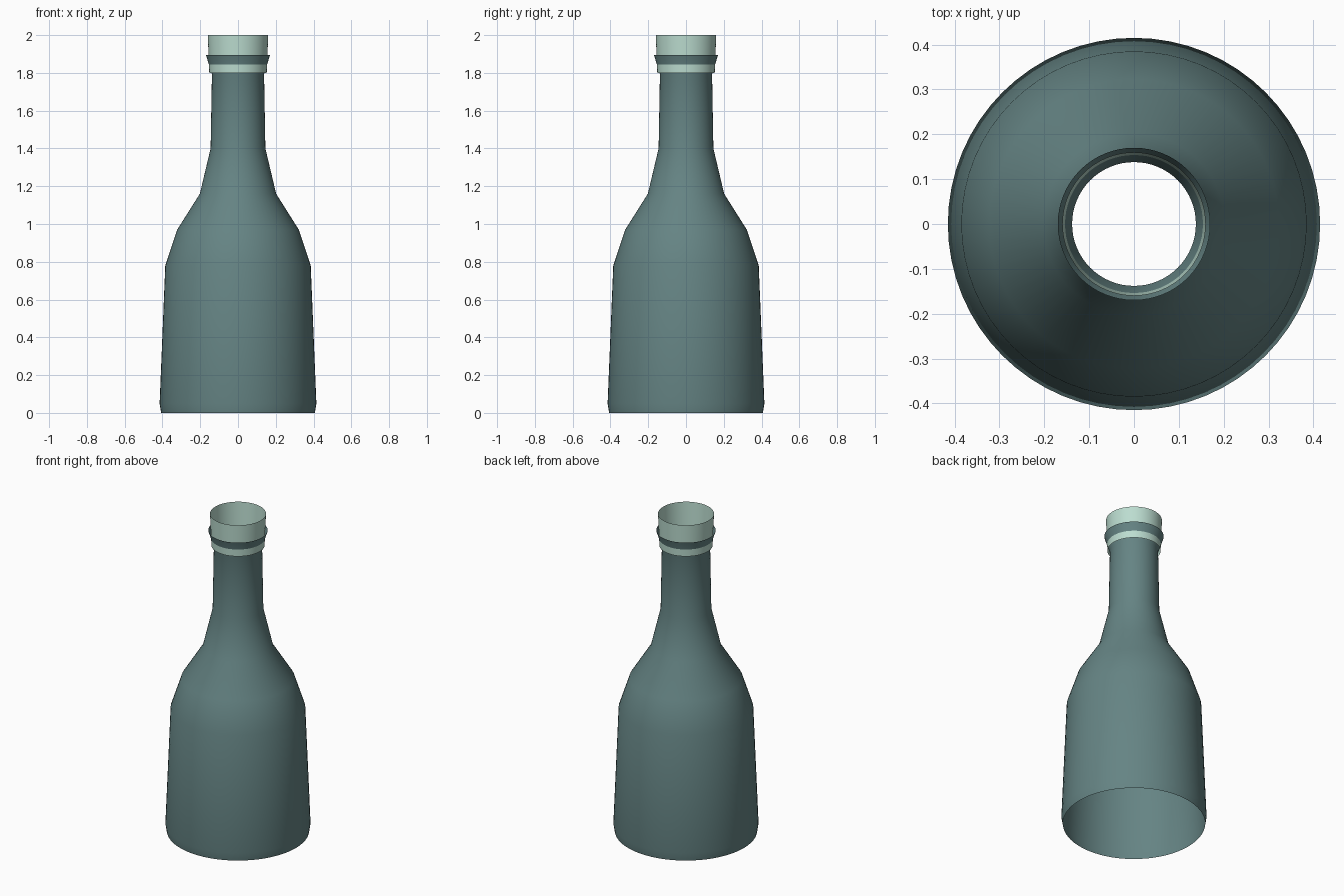
import bpy, bmesh, math

if "Cube" in bpy.data.objects:
    bpy.data.objects.remove(bpy.data.objects["Cube"])

SIDES = 64

def material(name, rgb):
    m = bpy.data.materials.new(name)
    m.diffuse_color = (*rgb, 1)
    m.use_nodes = True
    m.node_tree.nodes["Principled BSDF"].inputs["Base Color"].default_value = m.diffuse_color
    return m

def lathe(name, profile, mat):
    """Spin an open (radius, z) profile into a smooth thin shell."""
    bm = bmesh.new()
    rings = [[bm.verts.new((r * math.cos(2 * math.pi * i / SIDES),
                            r * math.sin(2 * math.pi * i / SIDES), z))
              for i in range(SIDES)] for r, z in profile]
    for low, high in zip(rings, rings[1:]):
        for i in range(SIDES):
            j = (i + 1) % SIDES
            bm.faces.new((low[i], low[j], high[j], high[i])).smooth = True
    mesh = bpy.data.meshes.new(name)
    bm.to_mesh(mesh)
    bm.free()
    mesh.materials.append(mat)
    ob = bpy.data.objects.new(name, mesh)
    bpy.context.collection.objects.link(ob)
    return ob

glass = material("green_glass", (0.13, 0.23, 0.23))
pale = material("pale_green", (0.50, 0.72, 0.63))

# Bottle shell: open base, shoulder, neck and flared lip
lathe("bottle_body", [(0.407, 0), (0.415, 0.05), (0.385, 0.78), (0.323, 0.968),
                      (0.202, 1.16), (0.145, 1.40), (0.138, 1.795), (0.17, 1.895)], glass)

# Pale sleeve passing through the flared lip
lathe("mouth_sleeve", [(0.152, 1.80), (0.16, 2.0)], pale)
